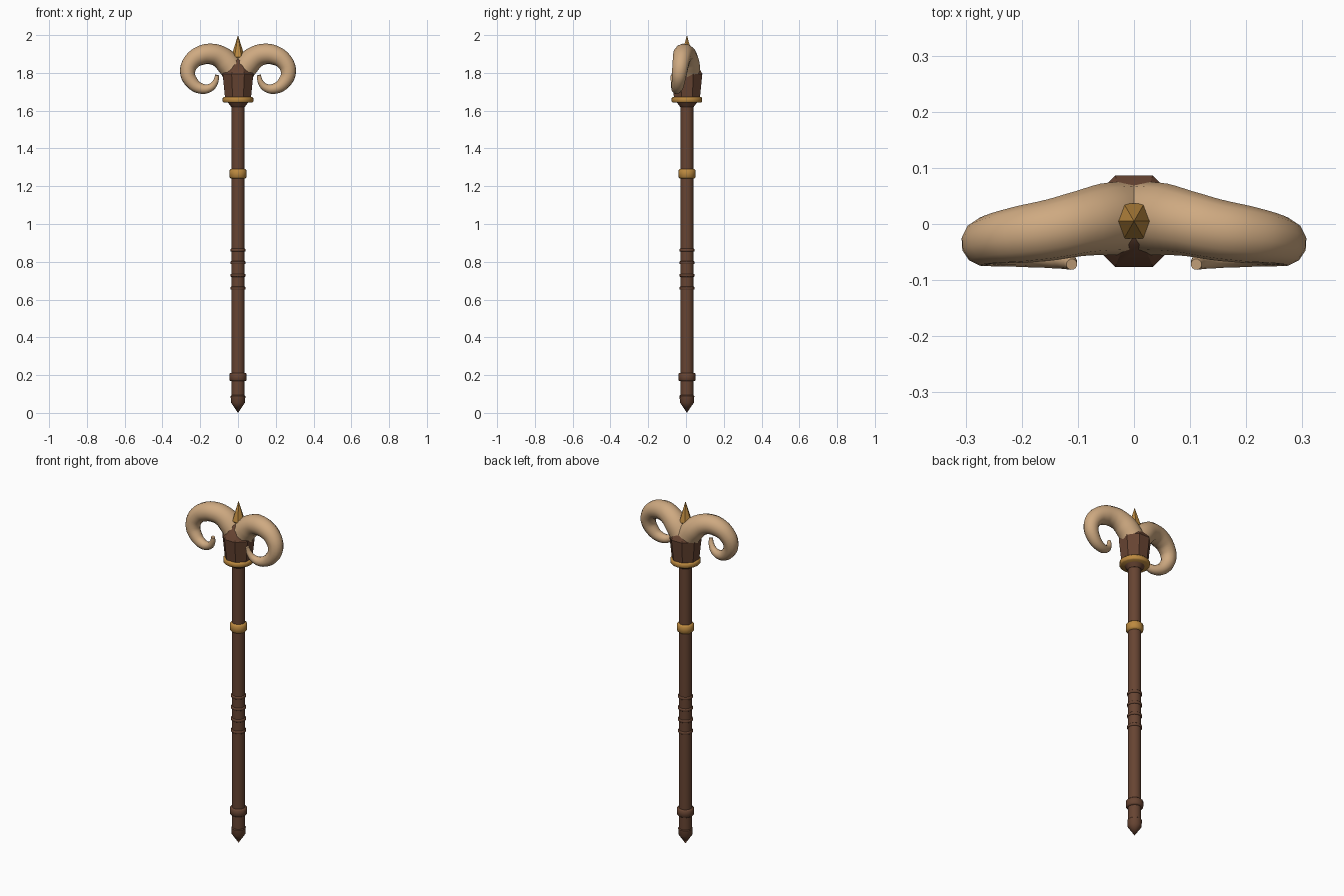
import bpy, bmesh, math

if "Cube" in bpy.data.objects:
    bpy.data.objects.remove(bpy.data.objects["Cube"])

CY = 0.005  # staff axis in y


def mat(name, rgb):
    m = bpy.data.materials.new(name)
    m.diffuse_color = (*rgb, 1)
    m.use_nodes = True
    m.node_tree.nodes["Principled BSDF"].inputs["Base Color"].default_value = m.diffuse_color
    return m


WOOD = mat("brown wood", (0.135, 0.058, 0.032))
GOLD = mat("gold", (0.50, 0.25, 0.05))
HORN = mat("tan horn", (0.62, 0.40, 0.22))


def lathe(name, profile, material, sides=16, turn=0.0, smooth=35):
    """Stack rings of (radius, z); radius 0 makes a point."""
    bm = bmesh.new()
    rings = []
    for r, z in profile:
        if r == 0:
            rings.append([bm.verts.new((0, CY, z))])
            continue
        angles = [2 * math.pi * i / sides + turn for i in range(sides)]
        rings.append([bm.verts.new((r * math.cos(a), CY + r * math.sin(a), z)) for a in angles])
    for a, b in zip(rings, rings[1:]):
        for i in range(sides):
            j = (i + 1) % sides
            quad = [a[i % len(a)], a[j % len(a)], b[j % len(b)], b[i % len(b)]]
            bm.faces.new(list(dict.fromkeys(quad)))
    for ring in (rings[0], rings[-1]):
        if len(ring) > 1:
            bm.faces.new(ring)
    bmesh.ops.recalc_face_normals(bm, faces=bm.faces)
    me = bpy.data.meshes.new(name)
    bm.to_mesh(me)
    bm.free()
    ob = bpy.data.objects.new(name, me)
    bpy.context.collection.objects.link(ob)
    me.materials.append(material)
    finish(ob, smooth)
    return ob


def finish(ob, angle):
    bpy.ops.object.select_all(action='DESELECT')
    ob.select_set(True)
    bpy.context.view_layer.objects.active = ob
    if angle:
        bpy.ops.object.shade_smooth_by_angle(angle=math.radians(angle))


def band(name, z0, z1, r, bevel, material):
    lathe(name, [(r - bevel, z0), (r, z0 + bevel), (r, z1 - bevel), (r - bevel, z1)],
          material, smooth=50)


# Shaft and pointed foot
lathe("shaft", [(0.035, 0.08), (0.035, 1.65)], WOOD)
lathe("foot_point", [(0, 0), (0.037, 0.055), (0.039, 0.09), (0.034, 0.095)], WOOD)

# Bands along the shaft
band("foot_collar", 0.168, 0.212, 0.046, 0.006, WOOD)
for i, z in enumerate((0.66, 0.728, 0.795, 0.862)):
    band(f"grip_ring_{i + 1}", z - 0.008, z + 0.008, 0.040, 0.003, WOOD)
band("shaft_gold_band", 1.24, 1.292, 0.046, 0.009, GOLD)

# Head: funnel, gold rim, eight-sided cup with sloping top
lathe("head_funnel", [(0.036, 1.62), (0.055, 1.645)], WOOD)
band("head_gold_rim", 1.642, 1.672, 0.081, 0.006, GOLD)
lathe("head_cup", [(0.074, 1.665), (0.088, 1.795), (0.045, 1.865), (0.02, 1.88)],
      WOOD, sides=8, turn=math.pi / 8)

# Six-sided spike
lathe("spike", [(0, 1.84), (0.036, 1.885), (0, 2.0)], GOLD, sides=6, smooth=0)

# Curled horns: x, y, z, radius
PATH = [(0.015, 0.010, 1.80, 0.066), (0.055, 0.008, 1.852, 0.064), (0.10, 0.0, 1.888, 0.058),
        (0.145, -0.010, 1.900, 0.055), (0.195, -0.018, 1.893, 0.052),
        (0.245, -0.026, 1.860, 0.046), (0.267, -0.034, 1.805, 0.041),
        (0.245, -0.041, 1.750, 0.035), (0.196, -0.049, 1.717, 0.028),
        (0.146, -0.058, 1.722, 0.021), (0.118, -0.066, 1.755, 0.015),
        (0.111, -0.072, 1.788, 0.010)]
for side, sx in (("left", -1), ("right", 1)):
    cu = bpy.data.curves.new(f"{side}_horn", 'CURVE')
    cu.dimensions = '3D'
    cu.bevel_depth = 1.0
    cu.bevel_resolution = 4
    cu.resolution_u = 4
    cu.use_fill_caps = True
    sp = cu.splines.new('BEZIER')
    sp.bezier_points.add(len(PATH) - 1)
    for p, (x, y, z, r) in zip(sp.bezier_points, PATH):
        p.co = (sx * x, y, z)
        p.radius = r
        p.handle_left_type = p.handle_right_type = 'AUTO'
    cu.materials.append(HORN)
    ob = bpy.data.objects.new(f"{side}_horn", cu)
    bpy.context.collection.objects.link(ob)
    finish(ob, 0)
    bpy.ops.object.convert(target='MESH')
    finish(bpy.context.view_layer.objects.active, 50)
